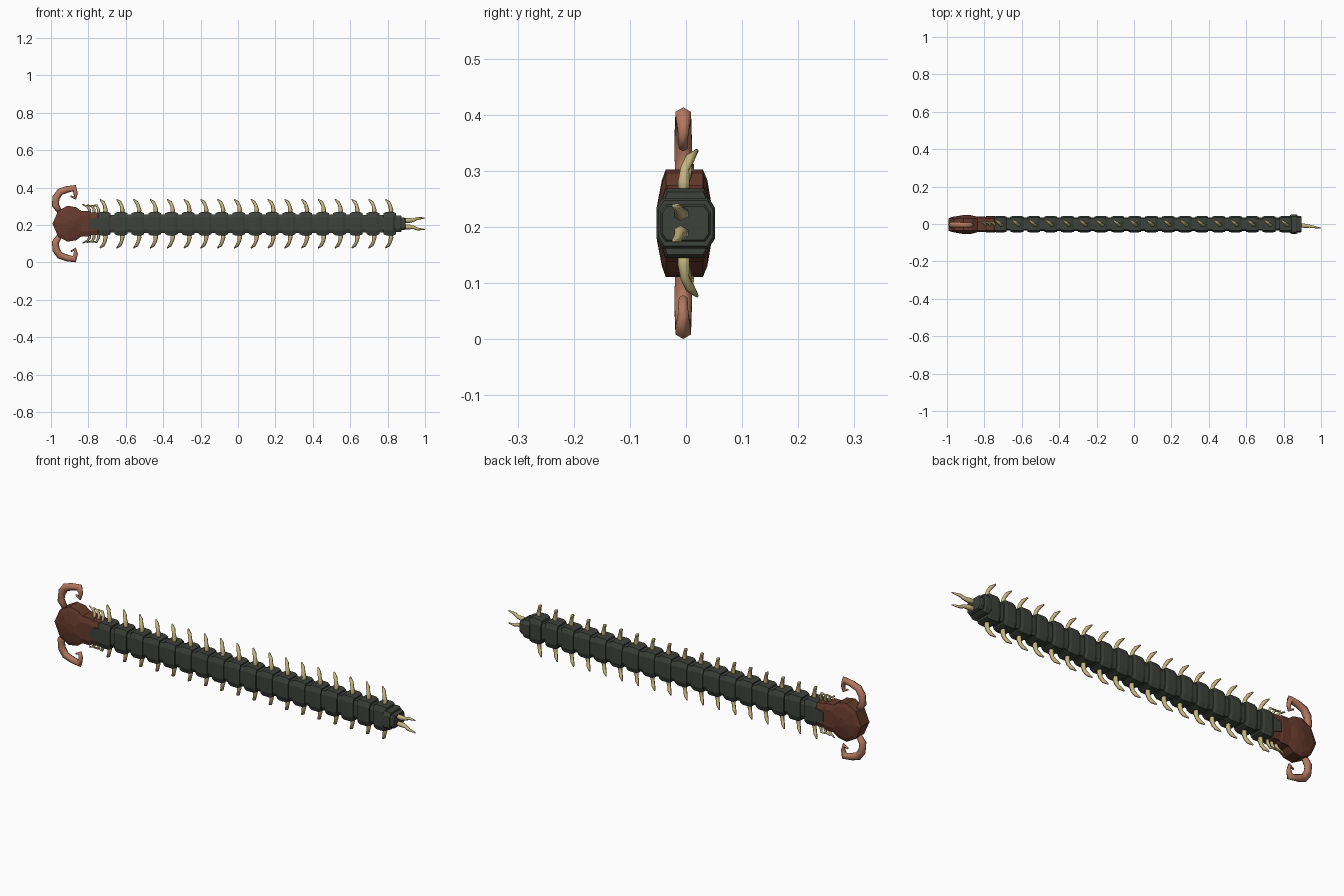
import bpy, bmesh, math
from mathutils import Vector

if "Cube" in bpy.data.objects:
    bpy.data.objects.remove(bpy.data.objects["Cube"])

MID = 0.207  # height of the body axis


def material(name, rgb):
    m = bpy.data.materials.new(name)
    m.use_nodes = True
    m.diffuse_color = (*rgb, 1)
    b = m.node_tree.nodes["Principled BSDF"]
    b.inputs["Base Color"].default_value = (*rgb, 1)
    b.inputs["Roughness"].default_value = 0.8
    return m


SHELL = material("dark shell", (0.048, 0.054, 0.043))
HEAD = material("red brown", (0.13, 0.042, 0.026))
CLAW = material("copper", (0.46, 0.19, 0.115))
LEG = material("pale yellow", (0.56, 0.47, 0.21))


def loft(name, rings, mat, smooth=False):
    """Skin a list of equal-length point rings and cap both ends."""
    bm = bmesh.new()
    loops = [[bm.verts.new(p) for p in ring] for ring in rings]
    n = len(rings[0])
    for a, b in zip(loops, loops[1:]):
        for i in range(n):
            j = (i + 1) % n
            bm.faces.new((a[i], a[j], b[j], b[i]))
    bm.faces.new(loops[0])
    bm.faces.new(loops[-1])
    bmesh.ops.recalc_face_normals(bm, faces=bm.faces)
    me = bpy.data.meshes.new(name)
    bm.to_mesh(me)
    bm.free()
    me.materials.append(mat)
    ob = bpy.data.objects.new(name, me)
    bpy.context.collection.objects.link(ob)
    for p in me.polygons:
        p.use_smooth = smooth
    return ob


def tube(name, path, radii, mat, sides=6, depth=1.0):
    """Sweep a tapering ring along a path; depth widens it along y."""
    pts = [Vector(p) for p in path]
    rings = []
    for i, p in enumerate(pts):
        t = (pts[min(i + 1, len(pts) - 1)] - pts[max(i - 1, 0)]).normalized()
        u = Vector((0, 1, 0))
        u = (u - t * u.dot(t)).normalized()
        v = t.cross(u)
        ring = []
        for k in range(sides):
            a = math.tau * (k + 0.5) / sides
            ring.append(p + (u * math.cos(a) * depth + v * math.sin(a)) * radii[i])
        rings.append(ring)
    return loft(name, rings, mat, smooth=sides > 4)


def section(x, half, back, belly):
    """Body cross-section: flat flanks, gently bulging back and belly."""
    side = [(back * 0.8, half), (back, half * 0.6), (back, -half * 0.6), (back * 0.8, -half),
            (belly * 0.78, -half), (belly, -half * 0.6), (belly, half * 0.6), (belly * 0.78, half)]
    return [(x, y, MID + z) for y, z in side]


def plate(name, x0, x1, half, back, belly, mat=SHELL):
    w = (x1 - x0) * 0.2
    loft(name, [section(x0, half * 0.9, back * 0.92, belly * 0.92),
                section(x0 + w, half, back, belly),
                section(x1 - w, half, back, belly),
                section(x1, half * 0.9, back * 0.92, belly * 0.92)], mat)


# Body: core, repeated plates and a pair of legs on each
plate("body_core", -0.78, 0.85, 0.05, -0.037, 0.036)
STEP = 0.0898
for i in range(18):
    x = -0.715 + i * STEP
    plate(f"body_plate_{i + 1}", x - 0.034, x + 0.034, 0.062, -0.045, 0.043)
    for s, side in ((1, "upper"), (-1, "lower")):
        path = [(0.004, -0.004, 0.05), (0.007, -0.004, 0.073), (0.002, -0.002, 0.097),
                (-0.007, 0.007, 0.115), (-0.023, 0.02, 0.13)]
        tube(f"{side}_leg_{i + 1}", [(x + a, y, MID + s * z) for a, y, z in path],
             [0.011, 0.012, 0.009, 0.009, 0.003], LEG)

# Tail: stepped end plates and two prongs
plate("tail_plate", 0.835, 0.875, 0.045, -0.053, 0.052)
plate("tail_end", 0.865, 0.895, 0.033, -0.046, 0.044)
for s, side in ((1, "upper"), (-1, "lower")):
    path = [(0.88, -0.005, 0.018), (0.915, -0.01, 0.017), (0.94, -0.012, 0.02),
            (0.957, -0.015, 0.028), (0.998, -0.022, 0.031)]
    tube(f"{side}_tail_prong", [(x, y, MID + s * z) for x, y, z in path],
         [0.012, 0.013, 0.009, 0.008, 0.003], LEG)

# Head: faceted shield with a domed back and belly
outline = [(-0.992, 0), (-0.962, 0.068), (-0.912, 0.096), (-0.865, 0.088), (-0.82, 0.055)]
outline += [(x, -z) for x, z in reversed(outline[1:])]


def head_ring(y, scale):
    return [(-0.89 + (x + 0.89) * scale, y, MID + z * scale) for x, z in outline]


loft("head", [head_ring(-0.053, 0.25), head_ring(-0.043, 0.8), head_ring(-0.036, 1),
              head_ring(0.03, 1), head_ring(0.038, 0.8), head_ring(0.047, 0.25)], HEAD)
plate("neck_front", -0.85, -0.785, 0.068, -0.044, 0.04, HEAD)
plate("neck_rear", -0.8, -0.742, 0.06, -0.042, 0.039, HEAD)

# Dark shields overlapping the neck on both faces
for y, name in ((-0.0435, "neck_back_shield"), (0.0405, "neck_belly_shield")):
    shape = [(-0.79, 0.022), (-0.742, 0.036), (-0.742, -0.036), (-0.79, -0.022)]
    loft(name, [[(x, y + d, MID + z) for x, z in shape] for d in (-0.003, 0.003)], SHELL)

for s, side in ((1, "upper"), (-1, "lower")):
    # Hooked pincers
    path = [(-0.95, 0.06), (-0.977, 0.1), (-0.972, 0.14), (-0.952, 0.17),
            (-0.915, 0.183), (-0.875, 0.19), (-0.868, 0.162), (-0.872, 0.137), (-0.895, 0.148)]
    tube(f"{side}_pincer", [(x, -0.005, MID + s * z) for x, z in path],
         [0.014, 0.019, 0.02, 0.019, 0.018, 0.018, 0.012, 0.01, 0.004], CLAW, 6, 0.9)
    # Small crowded mouth legs
    for i in range(3):
        x = -0.808 + i * 0.024
        path = [(0.012, 0.05), (0.014, 0.075), (0.004, 0.09 + 0.004 * i), (-0.024, 0.104 - 0.004 * i)]
        tube(f"{side}_mouth_leg_{i + 1}",
             [(x + a, -0.006 + 0.006 * k, MID + s * z) for k, (a, z) in enumerate(path)],
             [0.008, 0.008, 0.006, 0.003], LEG)
